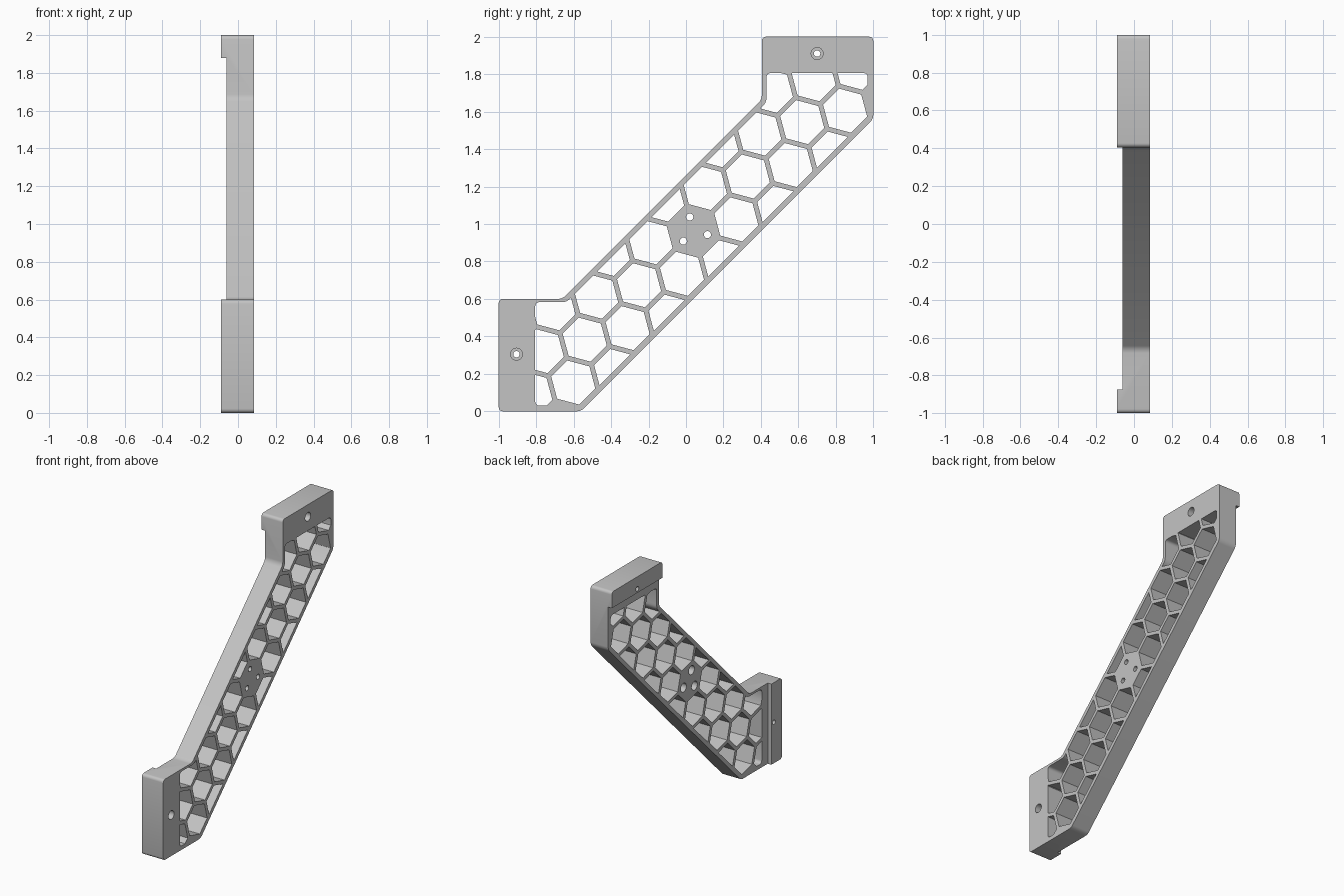
import bpy, bmesh
from math import cos, sin, pi, radians

cube = bpy.data.objects.get("Cube")
if cube:
    bpy.data.objects.remove(cube, do_unlink=True)

X_BACK, X_STEP, X_FACE = -0.09, -0.06, 0.085

grey = bpy.data.materials.new("light grey")
grey.use_nodes = True
grey.diffuse_color = (0.55, 0.55, 0.55, 1)
grey.node_tree.nodes["Principled BSDF"].inputs["Base Color"].default_value = (0.55, 0.55, 0.55, 1)


def prism(name, shapes, x0, x1, radius=0):
    """Extrude (y, z) outlines along x, optionally rounding their corners."""
    bm = bmesh.new()
    for shape in shapes:
        face = bm.faces.new([bm.verts.new((x0, y, z)) for y, z in shape])
        out = bmesh.ops.extrude_face_region(bm, geom=[face])
        top = [v for v in out["geom"] if isinstance(v, bmesh.types.BMVert)]
        bmesh.ops.translate(bm, verts=top, vec=(x1 - x0, 0, 0))
    if radius:
        edges = [e for e in bm.edges if abs(e.verts[0].co.x - e.verts[1].co.x) > 0.01]
        bmesh.ops.bevel(bm, geom=edges, offset=radius, offset_type='OFFSET',
                        segments=4, profile=0.5, affect='EDGES')
    bmesh.ops.recalc_face_normals(bm, faces=bm.faces)
    mesh = bpy.data.meshes.new(name)
    bm.to_mesh(mesh)
    bm.free()
    mesh.materials.append(grey)
    obj = bpy.data.objects.new(name, mesh)
    bpy.context.collection.objects.link(obj)
    return obj


def ring(y, z, r, n=24, turn=0):
    return [(y + r * cos(turn + 2 * pi * i / n), z + r * sin(turn + 2 * pi * i / n))
            for i in range(n)]


def boolean(target, tool, operation):
    """Apply a boolean and discard the tool."""
    tool.hide_render = True
    mod = target.modifiers.new("cut", 'BOOLEAN')
    mod.operation, mod.solver, mod.object = operation, 'EXACT', tool
    graph = bpy.context.evaluated_depsgraph_get()
    mesh = bpy.data.meshes.new_from_object(target.evaluated_get(graph))
    target.modifiers.clear()
    target.data = mesh
    bpy.data.objects.remove(tool, do_unlink=True)


# Diagonal bracket with a mounting block at each end
bracket = prism("bracket", [[(-1, 0), (-0.56, 0), (1, 1.56), (1, 2), (0.405, 2),
                             (0.405, 1.665), (-0.66, 0.6), (-1, 0.6)]],
                X_BACK, X_FACE, 0.022)

# Step the back away, leaving a lip along the top and the front edge
step = prism("step_cutter", [[(-0.875, -0.1), (1.1, -0.1), (1.1, 1.88), (-0.875, 1.88)]],
             X_BACK - 0.1, X_STEP)
boolean(bracket, step, 'DIFFERENCE')

# Honeycomb cells, kept inside the rim; the middle cell stays solid
MID_Y, MID_Z = 0.04, 0.963
PITCH, WALL = 0.237, 0.026
along = PITCH * cos(pi / 6) / 2 ** 0.5
across = PITCH / 2 / 2 ** 0.5
cells = []
for k in range(-6, 7):
    for m in range(-2, 3):
        y = MID_Y + k * along + m * across
        z = MID_Z + k * along - m * across
        if (k + m) % 2 or (k == 0 and m == 0):
            continue
        if -0.88 < y < 0.95 and -0.05 < z < 1.86:
            cells.append(ring(y, z, (PITCH - WALL) / 3 ** 0.5, 6, pi / 4))
honeycomb = prism("honeycomb_cutter", cells, -0.2, 0.2)
window = prism("window_cutter", [[(-0.805, 0.03), (-0.57, 0.03), (0.97, 1.57), (0.97, 1.806),
                                  (0.43, 1.806), (0.43, 1.65), (-0.637, 0.583),
                                  (-0.805, 0.583)]], -0.15, 0.15, 0.022)
boolean(honeycomb, window, 'INTERSECT')
boolean(bracket, honeycomb, 'DIFFERENCE')

# Counterbored mounting holes in the end blocks
mounts = [(0.7, 1.91), (-0.905, 0.305)]
# Three screw holes in the solid cell, wider at the back
screws = [(MID_Y + 0.077 * cos(radians(a)), MID_Z + 0.077 * sin(radians(a)))
          for a in (105, 225, 345)]
for name, spots, r, x0, x1 in (
        ("mount_hole", mounts, 0.017, -0.2, 0.2),
        ("mount_counterbore", mounts, 0.032, 0.02, 0.2),
        ("screw_hole", screws, 0.019, -0.2, 0.2),
        ("screw_recess", screws, 0.033, -0.2, 0.0)):
    boolean(bracket, prism(name, [ring(y, z, r) for y, z in spots], x0, x1), 'DIFFERENCE')

# Smooth the rounded corners, keep all other edges sharp
bpy.ops.object.select_all(action='DESELECT')
bracket.select_set(True)
bpy.context.view_layer.objects.active = bracket
bpy.ops.object.shade_smooth_by_angle(angle=radians(30))
